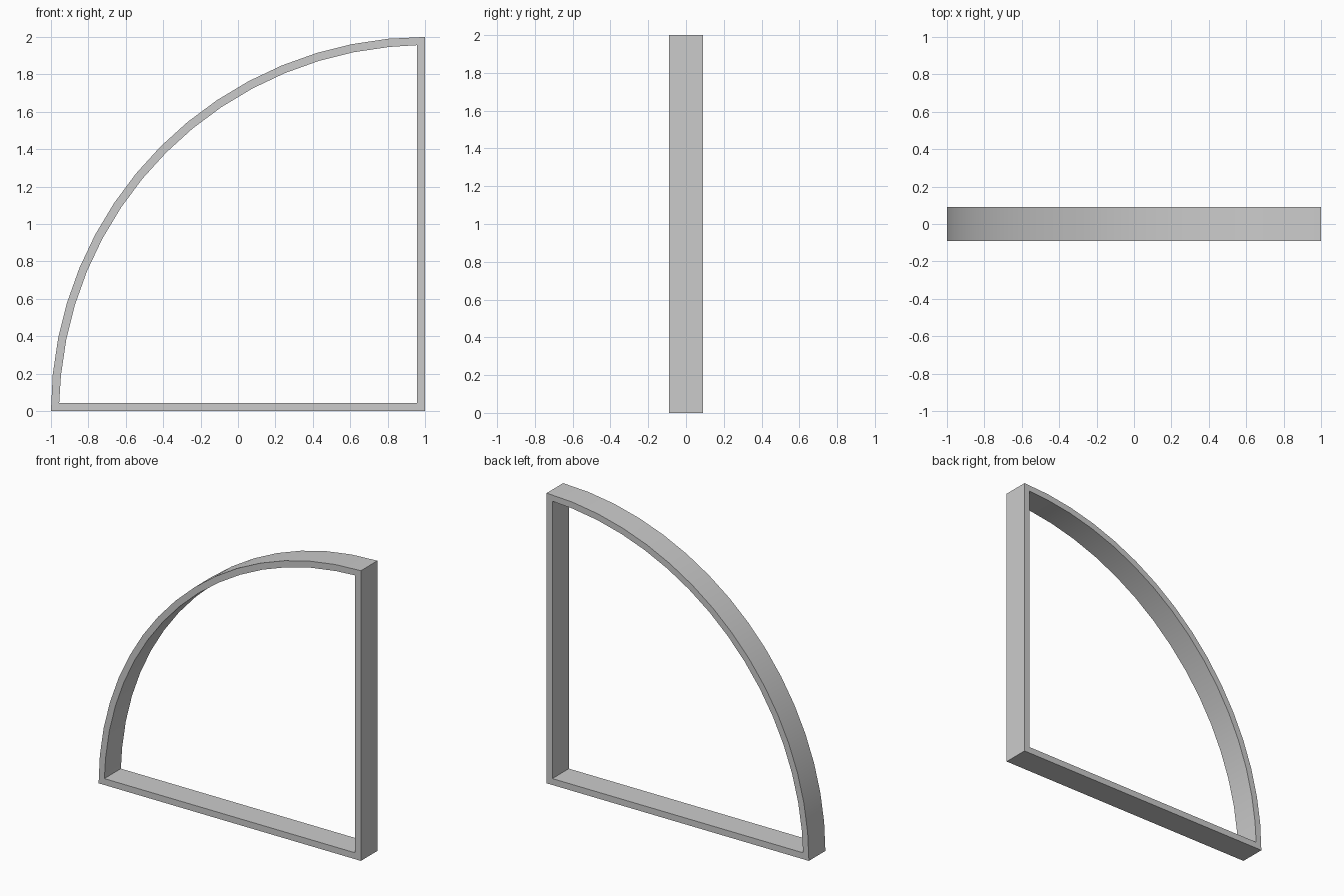
import bpy, bmesh
from math import sin, cos, pi, radians

if "Cube" in bpy.data.objects:
    bpy.data.objects.remove(bpy.data.objects["Cube"])

R, T, HALF, SEG = 2.0, 0.044, 0.09, 16

# Quarter-circle outline centred on the lower right corner, plus that corner
def outline(radius, inset):
    pts = []
    for i in range(SEG + 1):
        a = pi / 2 * i / SEG
        pts.append((min(1 - radius * cos(a), 1 - inset), max(radius * sin(a), inset)))
    return pts + [(1 - inset, inset)]

outer, inner = outline(R, 0), outline(R - T, T)
bm = bmesh.new()

def ring(pts, y):
    return [bm.verts.new((x, y, z)) for x, z in pts]

# Four loops joined into a closed rectangular-section frame
loops = [ring(outer, -HALF), ring(outer, HALF), ring(inner, HALF), ring(inner, -HALF)]
n = len(outer)
for k in range(4):
    a, b = loops[k], loops[(k + 1) % 4]
    for i in range(n):
        j = (i + 1) % n
        bm.faces.new((a[i], a[j], b[j], b[i]))
bmesh.ops.recalc_face_normals(bm, faces=bm.faces)

mesh = bpy.data.meshes.new("quarter_round_frame")
bm.to_mesh(mesh)
bm.free()
frame = bpy.data.objects.new("quarter_round_frame", mesh)
bpy.context.collection.objects.link(frame)

# Smooth arc, sharp corners
bpy.context.view_layer.objects.active = frame
frame.select_set(True)
bpy.ops.object.shade_smooth_by_angle(angle=radians(30))
